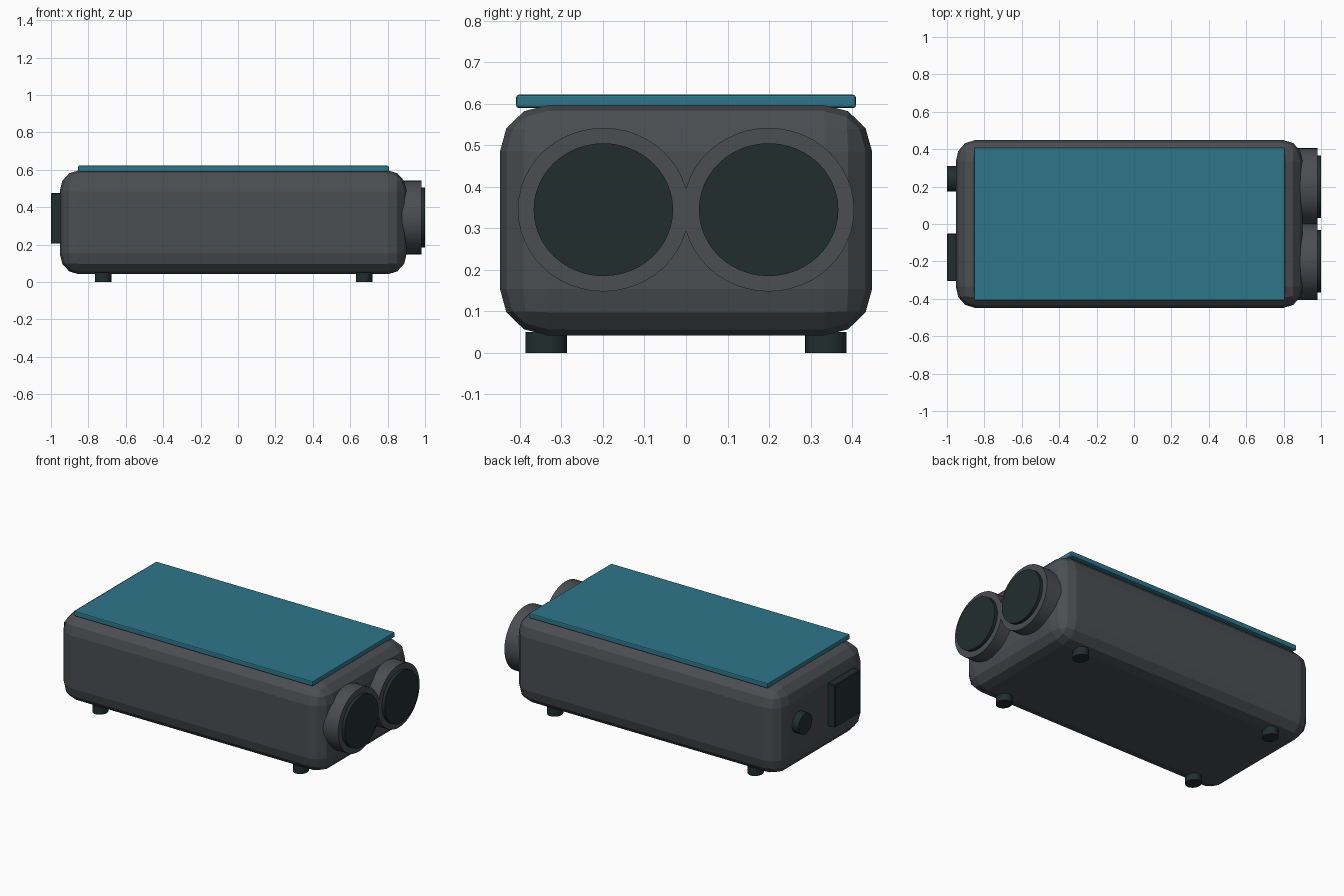
import bpy, bmesh, math
from mathutils import Matrix, Vector

if "Cube" in bpy.data.objects:
    bpy.data.objects.remove(bpy.data.objects["Cube"])


def material(name, rgb):
    m = bpy.data.materials.new(name)
    m.diffuse_color = (*rgb, 1)
    m.use_nodes = True
    m.node_tree.nodes["Principled BSDF"].inputs["Base Color"].default_value = m.diffuse_color
    return m


GREY = material("charcoal grey", (0.07, 0.075, 0.083))
DARK = material("dark green black", (0.016, 0.027, 0.027))
TEAL = material("teal", (0.028, 0.18, 0.255))


def finish(bm, name, mat):
    me = bpy.data.meshes.new(name)
    bm.to_mesh(me)
    bm.free()
    me.materials.append(mat)
    ob = bpy.data.objects.new(name, me)
    bpy.context.collection.objects.link(ob)
    return ob


def box(name, mat, lo, hi, bevel=0, segments=1, stretch=(1, 1, 1)):
    """Box between two corners; stretch makes the bevel radius differ per axis."""
    lo, hi = Vector(lo), Vector(hi)
    size, centre = hi - lo, (hi + lo) / 2
    bm = bmesh.new()
    bmesh.ops.create_cube(bm, size=1)
    bmesh.ops.scale(bm, vec=[size[i] / stretch[i] for i in range(3)], verts=bm.verts)
    if bevel:
        bmesh.ops.bevel(bm, geom=bm.edges[:], offset=bevel, segments=segments,
                        profile=0.5, affect='EDGES')
    bmesh.ops.scale(bm, vec=stretch, verts=bm.verts)
    bmesh.ops.translate(bm, vec=centre, verts=bm.verts)
    return finish(bm, name, mat)


def cylinder(name, mat, centre, radii, depth, axis='Z', sides=48):
    """Elliptic cylinder; radii are along x, y for axis Z and along z, y for axis X."""
    bm = bmesh.new()
    bmesh.ops.create_cone(bm, cap_ends=True, segments=sides, radius1=1, radius2=1, depth=depth)
    bmesh.ops.scale(bm, vec=(radii[0], radii[1], 1), verts=bm.verts)
    if axis == 'X':
        bmesh.ops.rotate(bm, matrix=Matrix.Rotation(math.pi / 2, 3, 'Y'), verts=bm.verts)
    bmesh.ops.translate(bm, vec=centre, verts=bm.verts)
    ob = finish(bm, name, mat)
    bpy.ops.object.select_all(action='DESELECT')
    bpy.context.view_layer.objects.active = ob
    ob.select_set(True)
    bpy.ops.object.shade_smooth_by_angle(angle=math.radians(30))
    return ob


# Rounded housing and the flat lid on top
box("housing", GREY, (-0.953, -0.448, 0.042), (0.902, 0.448, 0.597), 0.115, 3, (0.88, 1, 0.97))
box("lid_panel", TEAL, (-0.855, -0.409, 0.59), (0.806, 0.409, 0.622), 0.006, 2)

for side, s in (("front", -1), ("back", 1)):
    # Paired lens barrels with dark glass discs
    cylinder(side + "_lens_barrel", GREY, (0.89, s * 0.199, 0.345), (0.197, 0.206), 0.18, 'X')
    cylinder(side + "_lens_glass", DARK, (0.95, s * 0.199, 0.345), (0.16, 0.168), 0.10, 'X')
    # Feet
    for end, x in (("left", -0.721), ("right", 0.674)):
        cylinder(f"{side}_{end}_foot", DARK, (x, s * 0.337, 0.025), (0.044, 0.05), 0.05, sides=32)

# Rear connector block and knob
box("connector_block", DARK, (-1.0, -0.305, 0.205), (-0.93, -0.052, 0.475), 0.004, 1)
cylinder("rear_knob", DARK, (-0.965, 0.241, 0.345), (0.065, 0.068), 0.07, 'X', 32)
